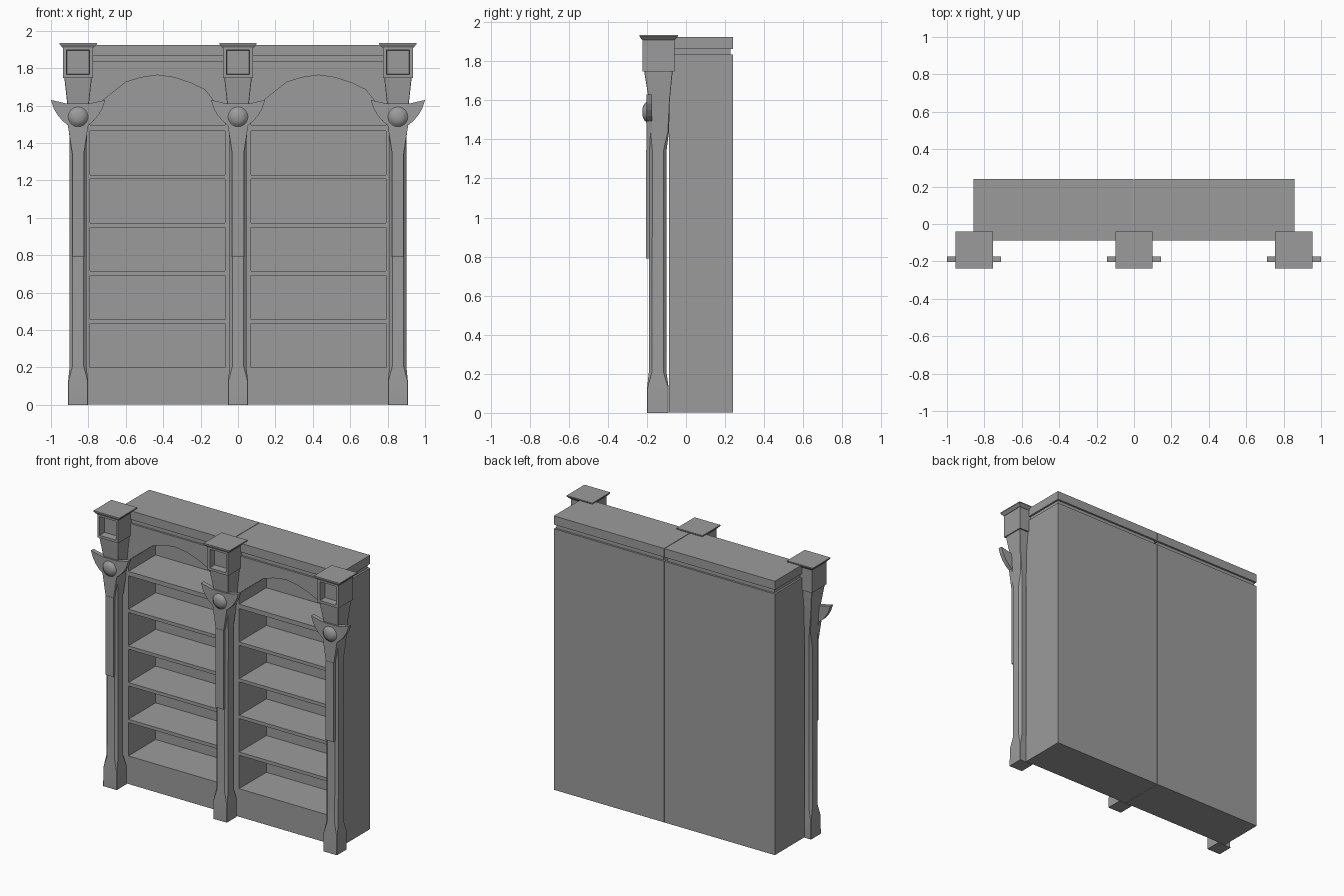
import bpy, bmesh, math
from mathutils import Vector

cube = bpy.data.objects.get("Cube")
if cube:
    bpy.data.objects.remove(cube, do_unlink=True)

grey = bpy.data.materials.new("plain grey")
grey.use_nodes = True
GREY = (0.33, 0.33, 0.33, 1)
grey.diffuse_color = GREY
grey.node_tree.nodes["Principled BSDF"].inputs["Base Color"].default_value = GREY


def finish(bm, name, x=0, smooth=None):
    """Turn a bmesh into a named object at the given x."""
    bmesh.ops.recalc_face_normals(bm, faces=bm.faces)
    mesh = bpy.data.meshes.new(name)
    bm.to_mesh(mesh)
    bm.free()
    mesh.materials.append(grey)
    ob = bpy.data.objects.new(name, mesh)
    bpy.context.collection.objects.link(ob)
    ob.location.x = x
    if smooth:
        bpy.ops.object.select_all(action="DESELECT")
        ob.select_set(True)
        bpy.context.view_layer.objects.active = ob
        bpy.ops.object.shade_smooth_by_angle(angle=math.radians(smooth))
    return ob


def add_prism(bm, outline, y0, y1):
    """Extrude an x-z outline from y0 to y1."""
    face = bm.faces.new([bm.verts.new((x, y0, z)) for x, z in outline])
    out = bmesh.ops.extrude_face_region(bm, geom=[face])["geom"]
    verts = [v for v in out if isinstance(v, bmesh.types.BMVert)]
    bmesh.ops.translate(bm, verts=verts, vec=(0, y1 - y0, 0))


def rect(x0, x1, z0, z1):
    return [(x0, z0), (x1, z0), (x1, z1), (x0, z1)]


def prism(name, outline, y0, y1, x=0):
    bm = bmesh.new()
    add_prism(bm, outline, y0, y1)
    return finish(bm, name, x)


def loft(bm, sections):
    """Stack rectangles (z, half width, front y, back y, corner cut)."""
    rings = []
    for z, h, f, b, c in sections:
        if c:
            pts = [(-h + c, f), (h - c, f), (h, f + c), (h, b - c),
                   (h - c, b), (-h + c, b), (-h, b - c), (-h, f + c)]
        else:
            pts = [(-h, f), (h, f), (h, b), (-h, b)]
        rings.append([bm.verts.new((x, y, z)) for x, y in pts])
    for lo, hi in zip(rings, rings[1:]):
        n = len(lo)
        for i in range(n):
            bm.faces.new([lo[i], lo[(i + 1) % n], hi[(i + 1) % n], hi[i]])
    bm.faces.new(rings[0][::-1])
    bm.faces.new(rings[-1])


# Bookcase halves: solid case with the shelf bays and arch cut out
FRONT, BACK, INNER = -0.087, 0.24, 0.215
arch = [(0.07, 1.495), (0.79, 1.495), (0.79, 1.55), (0.726, 1.63),
        (0.683, 1.685), (0.61, 1.72), (0.52, 1.75), (0.43, 1.763),
        (0.34, 1.75), (0.26, 1.725), (0.14, 1.63), (0.07, 1.57)]


def case_half(side, x):
    case = prism(side + "_case", rect(0.002, 0.858, 0.003, 1.835), FRONT, BACK, x)
    bm = bmesh.new()
    for i in range(5):
        z = 0.2 + i * 0.2575
        add_prism(bm, rect(0.07, 0.79, z, z + 0.234), FRONT - 0.1, INNER)
    add_prism(bm, arch, FRONT - 0.1, INNER)
    cutter = finish(bm, side + "_cutter", x)
    cutter.hide_render = True
    mod = case.modifiers.new("bays", "BOOLEAN")
    mod.operation, mod.solver, mod.object = "DIFFERENCE", "EXACT", cutter
    bpy.context.view_layer.objects.active = case
    bpy.ops.object.modifier_apply(modifier=mod.name)
    bpy.data.objects.remove(cutter, do_unlink=True)
    # Recessed groove and top board
    prism(side + "_groove", rect(0.015, 0.845, 1.83, 1.87), FRONT + 0.013, BACK - 0.013, x)
    prism(side + "_top_board", rect(0.002, 0.858, 1.864, 1.925), FRONT, BACK, x)


case_half("left", 0)
case_half("right", -0.86)


# Columns
def column(side, x):
    # Post: flared foot, chamfered shaft and widening neck
    bm = bmesh.new()
    loft(bm, [(0, 0.053, -0.2, -0.089, 0.002),
              (0.13, 0.053, -0.199, -0.089, 0.003),
              (0.21, 0.045, -0.19, -0.1, 0.016),
              (1.34, 0.045, -0.188, -0.1, 0.016),
              (1.44, 0.047, -0.187, -0.087, 0.006),
              (1.6, 0.057, -0.19, -0.083, 0.002),
              (1.735, 0.072, -0.212, -0.07, 0.002),
              (1.75, 0.072, -0.212, -0.07, 0.002)])
    finish(bm, side + "_post", x, 30)

    # Raised strip on the shaft
    prism(side + "_strip", rect(-0.031, 0.031, 0.79, 1.345), -0.205, -0.18, x)

    # Winged bracket with tapering lower part
    half = [(0.031, 1.345), (0.055, 1.495), (0.085, 1.52), (0.11, 1.55),
            (0.13, 1.585), (0.145, 1.63), (0.1, 1.62), (0.058, 1.61)]
    prism(side + "_bracket", half + [(-a, z) for a, z in reversed(half)], -0.203, -0.173, x)

    # Domed button
    bm = bmesh.new()
    profile = [(0.053, -0.18), (0.053, -0.203), (0.046, -0.208),
               (0.042, -0.214), (0.022, -0.222), (0, -0.224)]
    verts = [bm.verts.new((r, y, 1.54)) for r, y in profile]
    edges = [bm.edges.new(pair) for pair in zip(verts, verts[1:])]
    bmesh.ops.spin(bm, geom=verts + edges, cent=(0, 0, 1.54), axis=(0, 1, 0),
                   angle=math.tau, steps=24)
    bmesh.ops.remove_doubles(bm, verts=bm.verts, dist=0.0005)
    finish(bm, side + "_button", x, 35)

    # Head block with a sunken square on its front
    bm = bmesh.new()
    loft(bm, [(1.748, 0.08, -0.223, -0.06, 0), (1.915, 0.08, -0.223, -0.06, 0)])
    bmesh.ops.recalc_face_normals(bm, faces=bm.faces)
    front = [f for f in bm.faces if f.normal.dot(Vector((0, -1, 0))) > 0.9]
    bmesh.ops.inset_region(bm, faces=front, thickness=0.025)
    bmesh.ops.inset_region(bm, faces=front, thickness=0.004, depth=-0.05)
    finish(bm, side + "_head_block", x)

    # Flared cap plate
    bm = bmesh.new()
    loft(bm, [(1.91, 0.083, -0.226, -0.057, 0),
              (1.928, 0.1, -0.238, -0.04, 0),
              (1.935, 0.1, -0.238, -0.04, 0)])
    finish(bm, side + "_cap", x)


for side, x in (("left", 0.855), ("middle", 0), ("right", -0.855)):
    column(side, x)
